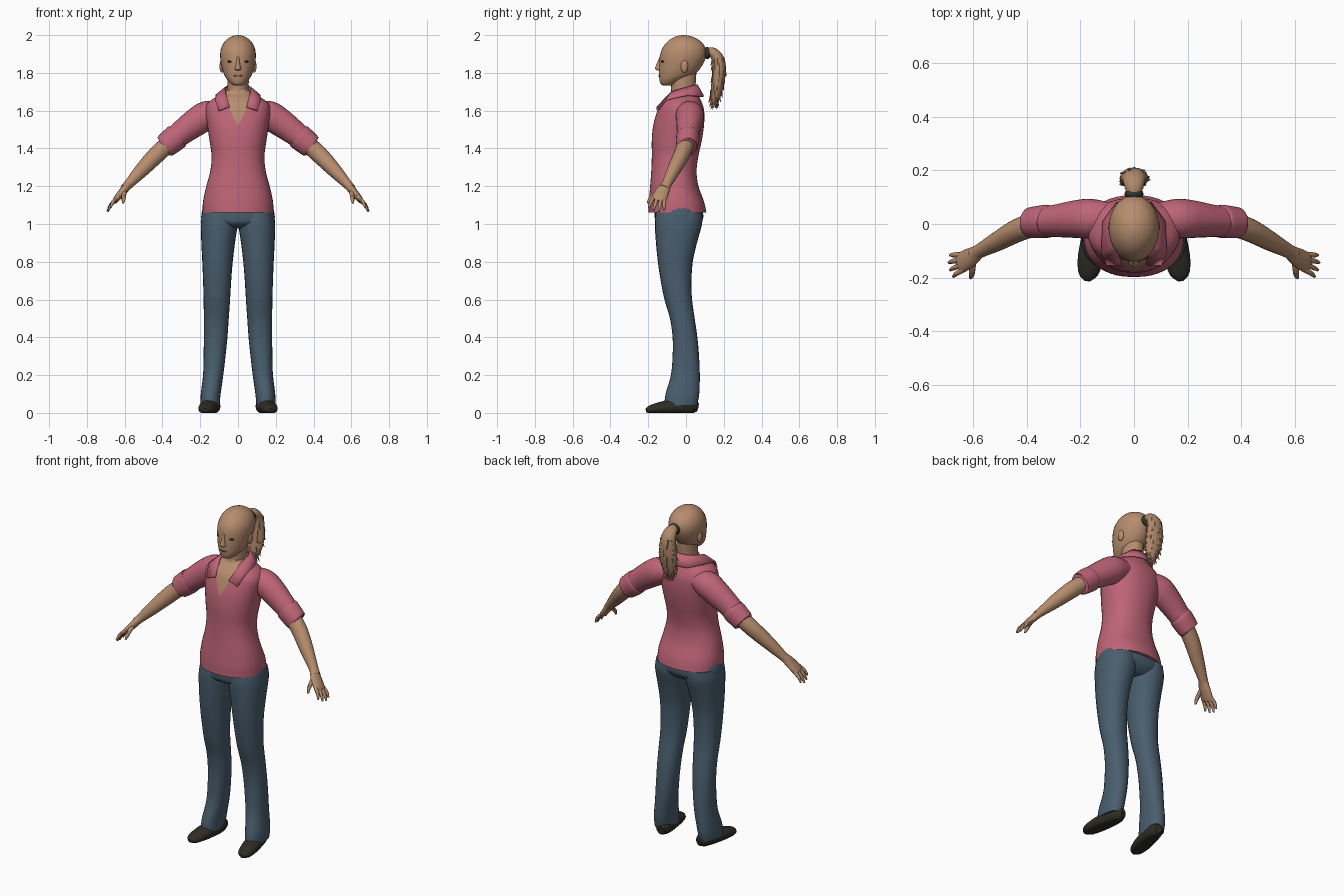
import bpy, bmesh, math, random
from mathutils import Vector, Matrix

random.seed(4)


def colour(name, rgb):
    m = bpy.data.materials.new(name)
    m.diffuse_color = (*rgb, 1)
    return m


SKIN = colour("skin tan", (0.47, 0.265, 0.155))
HAIR = colour("hair tan", (0.43, 0.25, 0.145))
PINK = colour("shirt pink", (0.52, 0.13, 0.185))
BLUE = colour("denim blue", (0.068, 0.112, 0.155))
SHOE = colour("shoe dark", (0.028, 0.026, 0.017))
TIE = colour("hair tie dark", (0.03, 0.035, 0.027))
EYE = colour("eye brown", (0.07, 0.025, 0.015))
LIP = colour("lip brown", (0.25, 0.1, 0.07))


def finish(name, bm, *mats):
    bmesh.ops.recalc_face_normals(bm, faces=bm.faces)
    me = bpy.data.meshes.new(name)
    bm.to_mesh(me)
    bm.free()
    for m in mats:
        me.materials.append(m)
    ob = bpy.data.objects.new(name, me)
    bpy.context.collection.objects.link(ob)
    return ob


def smooth_rows(rows, steps):
    """Catmull-Rom resampling of ring parameters."""
    out = []
    for i in range(len(rows) - 1):
        quad = zip(rows[max(i - 1, 0)], rows[i], rows[i + 1], rows[min(i + 2, len(rows) - 1)])
        quad = list(quad)
        for k in range(steps):
            t = k / steps
            out.append([0.5 * (2 * b + (c - a) * t + (2 * a - 5 * b + 4 * c - d) * t * t
                               + (3 * b - a - 3 * c + d) * t ** 3) for a, b, c, d in quad])
    out.append(list(rows[-1]))
    return out


def loft(rows, ref=None, n=24, steps=4, p=2.0, side=1):
    """Rings (x, y, z, a, b); level rings if ref is None, else across the path."""
    rows = smooth_rows(rows, steps)
    bm = bmesh.new()
    rings = []
    for i, (x, y, z, a, b) in enumerate(rows):
        u, v = Vector((1, 0, 0)), Vector((0, 1, 0))
        if ref:
            t = Vector(rows[min(i + 1, len(rows) - 1)][:3]) - Vector(rows[max(i - 1, 0)][:3])
            t.normalize()
            u = Vector(ref)
            u = (u - t * u.dot(t)).normalized()
            v = t.cross(u)
        ring = []
        for k in range(n):
            w = 2 * math.pi * k / n
            c, s = math.cos(w), math.sin(w)
            c = math.copysign(abs(c) ** (2 / p), c)
            s = math.copysign(abs(s) ** (2 / p), s)
            q = Vector((x, y, z)) + u * c * max(a, .001) + v * s * max(b, .001)
            ring.append(bm.verts.new((q.x * side, q.y, q.z)))
        rings.append(ring)
    for r, s in zip(rings, rings[1:]):
        for k in range(n):
            bm.faces.new((r[k], r[(k + 1) % n], s[(k + 1) % n], s[k]))
    bm.faces.new(rings[0])
    bm.faces.new(rings[-1])
    return bm


def bands(*rows):
    """Level rings given as (z, x0, x1, y_front, y_back)."""
    return [((a + b) / 2, (c + d) / 2, z, (b - a) / 2, (d - c) / 2) for z, a, b, c, d in rows]


def ball(name, mat, centre, size):
    bm = bmesh.new()
    bmesh.ops.create_uvsphere(bm, u_segments=16, v_segments=10, radius=1,
                              matrix=Matrix.Translation(centre) @ Matrix.Diagonal((*size, 1)))
    return finish(name, bm, mat)


# Shirt body, with an open neckline cut cleanly into its front
bm = loft(bands((1.06, -.188, .188, -.198, .108), (1.12, -.185, .185, -.197, .095),
                (1.2, -.168, .168, -.19, .066), (1.28, -.147, .147, -.184, .056),
                (1.36, -.140, .140, -.181, .066), (1.45, -.152, .152, -.181, .085),
                (1.53, -.164, .164, -.172, .096), (1.6, -.172, .172, -.152, .096),
                (1.64, -.160, .160, -.135, .085), (1.67, -.120, .120, -.110, .072),
                (1.69, -.080, .080, -.085, .062), (1.71, -.064, .064, -.076, .056)), n=40, p=2.25)
for s in (1, -1):
    faces = [f for f in bm.faces if f.calc_center_median().y < 0 and f.calc_center_median().z > 1.5]
    geom = set(faces) | {e for f in faces for e in f.edges} | {v for f in faces for v in f.verts}
    bmesh.ops.bisect_plane(bm, geom=list(geom), plane_co=(0, 0, 1.52), plane_no=(s, 0, -.5))
for f in bm.faces:
    c = f.calc_center_median()
    f.material_index = int(c.y < 0 and abs(c.x) < .5 * (c.z - 1.52))
finish("shirt_body", bm, PINK, SKIN)

# Folded collar
inner = [(0, .058, 1.738), (.045, .045, 1.735), (.068, 0, 1.722), (.066, -.075, 1.70), (.045, -.152, 1.62)]
outer = [(0, .092, 1.675), (.065, .078, 1.675), (.115, .01, 1.682), (.122, -.105, 1.658), (.102, -.152, 1.60)]
bm = bmesh.new()
for s in (1, -1):
    a = [bm.verts.new((x * s, y, z)) for x, y, z in inner]
    b = [bm.verts.new((x * s, y, z)) for x, y, z in outer]
    for i in range(4):
        bm.faces.new((a[i], a[i + 1], b[i + 1], b[i]))
bmesh.ops.remove_doubles(bm, verts=bm.verts, dist=.0001)
collar = finish("collar", bm, PINK)
mod = collar.modifiers.new("cloth thickness", "SOLIDIFY")
mod.thickness = .008
mod.offset = 0

# Jeans seat
finish("jeans_seat", loft(bands((.975, -.13, .13, -.10, .04), (1.0, -.18, .18, -.155, .075),
                                (1.04, -.195, .195, -.166, .092),
                                (1.12, -.178, .178, -.165, .08)), n=32, p=2.3), BLUE)

for s, tag in ((1, "left"), (-1, "right")):
    # Jeans leg and shoe
    finish("jeans_leg_" + tag, loft(bands(
        (.04, .097, .198, -.115, .058), (.1, .092, .197, -.108, .070), (.2, .078, .185, -.080, .073),
        (.3, .066, .182, -.071, .069), (.4, .056, .181, -.071, .060), (.5, .049, .181, -.085, .046),
        (.6, .042, .182, -.114, .032), (.7, .036, .185, -.134, .029), (.8, .028, .189, -.149, .036),
        (.9, .016, .194, -.159, .058), (1.0, .002, .197, -.165, .085),
        (1.06, .01, .188, -.16, .085)), side=s, p=2.2), BLUE)
    bm = loft([(.125, .06, .03, .02, .025), (.133, .03, .035, .04, .04), (.143, -.03, .034, .047, .045),
               (.16, -.12, .026, .049, .036), (.171, -.185, .018, .037, .024),
               (.174, -.212, .014, .012, .01)], ref=(1, 0, 0), side=s)
    for v in bm.verts:
        v.co.z = max(v.co.z, 0)
    finish("shoe_" + tag, bm, SHOE)

    # Sleeve and rolled cuff
    finish("sleeve_" + tag, loft([(.09, .02, 1.595, .06, .055), (.16, .02, 1.577, .074, .076),
                                  (.22, .018, 1.541, .070, .075), (.29, .012, 1.490, .061, .067),
                                  (.35, .008, 1.443, .056, .060)], ref=(0, 1, 0), side=s), PINK)
    finish("cuff_" + tag, loft([(.318, .01, 1.468, .056, .062), (.325, .01, 1.462, .062, .069),
                                (.36, .007, 1.433, .060, .067), (.385, .005, 1.412, .057, .063),
                                (.39, .005, 1.408, .050, .055)], ref=(0, 1, 0), side=s), PINK)

    # Forearm, palm, fingers and thumb
    finish("forearm_" + tag, loft([(.35, .005, 1.44, .045, .045), (.43, -.022, 1.368, .043, .046),
                                   (.51, -.065, 1.285, .036, .038), (.575, -.1, 1.215, .027, .026),
                                   (.60, -.116, 1.188, .029, .023)], ref=(0, 1, 0), n=20, side=s), SKIN)
    finish("palm_" + tag, loft([(.58, -.104, 1.21, .026, .023), (.61, -.125, 1.172, .037, .021),
                                (.642, -.143, 1.134, .040, .017), (.652, -.15, 1.12, .034, .012)],
                               ref=(0, 1, 0), n=16, side=s), SKIN)
    across = Vector((.21, .945, -.26))
    for i, (o, size) in enumerate(((-.03, .88), (-.01, 1.0), (.01, .98), (.029, .76))):
        base = Vector((.641, -.142, 1.136)) + across * o
        reach = (Vector((.048, -.016, -.068)) + across * o * .5) * size
        mid = base + reach * .55 + Vector((.005, 0, .004))
        finish(f"finger_{i + 1}_{tag}", loft([(*base, .0105, .0105), (*mid, .0095, .0095),
                                              (*(base + reach), .005, .005)],
                                             ref=(0, 1, 0), n=8, side=s), SKIN)
    finish("thumb_" + tag, loft([(.602, -.135, 1.178, .014, .013), (.604, -.172, 1.152, .012, .012),
                                 (.606, -.192, 1.13, .010, .010), (.61, -.202, 1.11, .005, .005)],
                                ref=(1, 0, 0), n=8, side=s), SKIN)

    # Ear and eye
    ball("ear_" + tag, SKIN, (.087 * s, -.008, 1.835), (.011, .02, .034))
    ball("eye_" + tag, EYE, (.039 * s, -.121, 1.86), (.017, .011, .006))

# Neck and head
finish("neck", loft(bands((1.60, -.06, .06, -.10, .05), (1.66, -.058, .058, -.085, .05),
                          (1.72, -.055, .055, -.078, .05), (1.80, -.058, .058, -.085, .055))), SKIN)
finish("head", loft(bands((1.733, -.022, .022, -.122, -.07), (1.743, -.038, .038, -.135, -.045),
                          (1.765, -.058, .058, -.141, .0), (1.79, -.073, .073, -.143, .045),
                          (1.83, -.086, .086, -.142, .080), (1.88, -.094, .094, -.139, .104),
                          (1.92, -.092, .092, -.130, .106), (1.955, -.078, .078, -.108, .09),
                          (1.98, -.056, .056, -.08, .06), (1.995, -.028, .028, -.048, .022),
                          (2.0, -.004, .004, -.02, -.01)), n=32), SKIN)
finish("nose", loft(bands((1.812, -.012, .012, -.15, -.125), (1.82, -.018, .018, -.162, -.12),
                          (1.832, -.014, .014, -.162, -.12), (1.86, -.009, .009, -.15, -.12),
                          (1.888, -.007, .007, -.139, -.12)), n=12), SKIN)
ball("lips", LIP, (0, -.138, 1.785), (.023, .008, .006))

# Ponytail with ragged wisps, held by a tie
ball("hair_tie", TIE, (0, .112, 1.905), (.036, .022, .032))
tail = [(0, .11, 1.91, .026, .024), (0, .145, 1.905, .037, .028), (0, .172, 1.865, .045, .034),
        (0, .174, 1.80, .052, .036), (0, .166, 1.73, .052, .033), (0, .153, 1.665, .036, .026),
        (0, .15, 1.63, .012, .01)]
finish("ponytail", loft(tail, ref=(1, 0, 0), n=20), HAIR)
bm = bmesh.new()
for x, y, z, a, b in smooth_rows(tail[2:], 2):
    for k in range(7):
        w = 2 * math.pi * (k + random.uniform(-.3, .3)) / 7
        out = Vector((math.cos(w), math.sin(w) * .7, 0))
        spot = Vector((x + a * .92 * math.cos(w), y + b * .92 * math.sin(w), z))
        way = out * random.uniform(.25, .65) + Vector((0, 0, -1))
        size = random.uniform(.03, .05)
        turn = way.to_track_quat("Z", "Y").to_matrix().to_4x4()
        bmesh.ops.create_cone(bm, segments=5, cap_ends=True, radius1=.009, radius2=0, depth=size,
                              matrix=Matrix.Translation(spot + way.normalized() * size * .2) @ turn)
finish("hair_wisps", bm, HAIR)

# Smooth shading with crisp rims
for ob in bpy.context.collection.objects:
    ob.select_set(True)
bpy.context.view_layer.objects.active = bpy.data.objects["shirt_body"]
bpy.ops.object.shade_smooth_by_angle(angle=math.radians(45))
